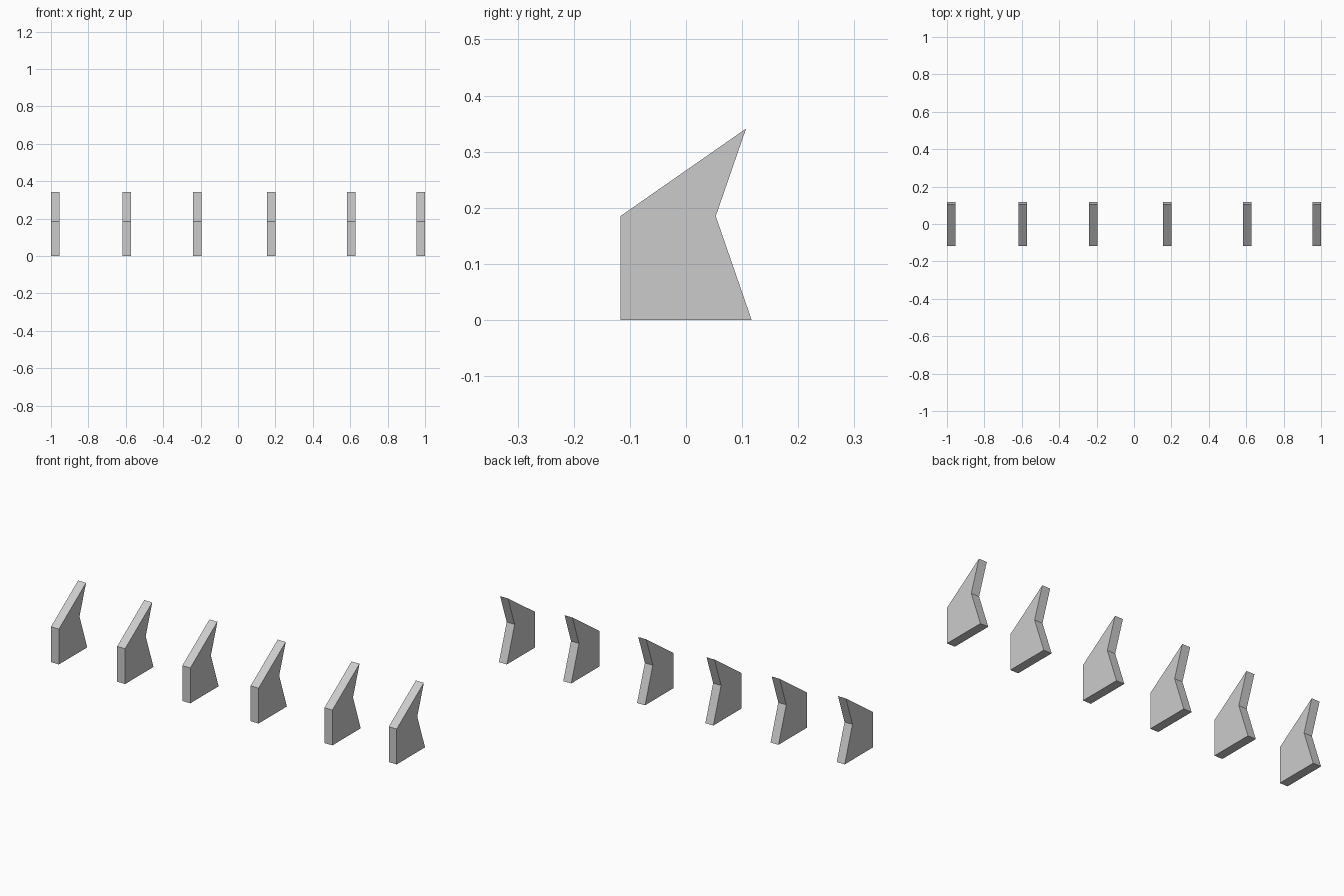
import bpy, bmesh

if "Cube" in bpy.data.objects:
    bpy.data.objects.remove(bpy.data.objects["Cube"])

# Side profile (y, z), shared by all brackets
PROFILE = [(-0.117, 0), (0.117, 0), (0.053, 0.185), (0.107, 0.341), (-0.117, 0.185)]
THICKNESS = 0.046
CENTRES = [-0.977, -0.594, -0.217, 0.178, 0.605, 0.977]


def bracket(name, x):
    bm = bmesh.new()
    face = bm.faces.new([bm.verts.new((-THICKNESS / 2, y, z)) for y, z in PROFILE])
    side = bmesh.ops.extrude_face_region(bm, geom=[face])
    verts = [v for v in side["geom"] if isinstance(v, bmesh.types.BMVert)]
    bmesh.ops.translate(bm, verts=verts, vec=(THICKNESS, 0, 0))
    bmesh.ops.recalc_face_normals(bm, faces=bm.faces)
    mesh = bpy.data.meshes.new(name)
    bm.to_mesh(mesh)
    bm.free()
    obj = bpy.data.objects.new(name, mesh)
    obj.location.x = x
    bpy.context.collection.objects.link(obj)


# Row of six upright brackets
for i, x in enumerate(CENTRES):
    bracket(f"support_bracket_{i + 1}", x)
